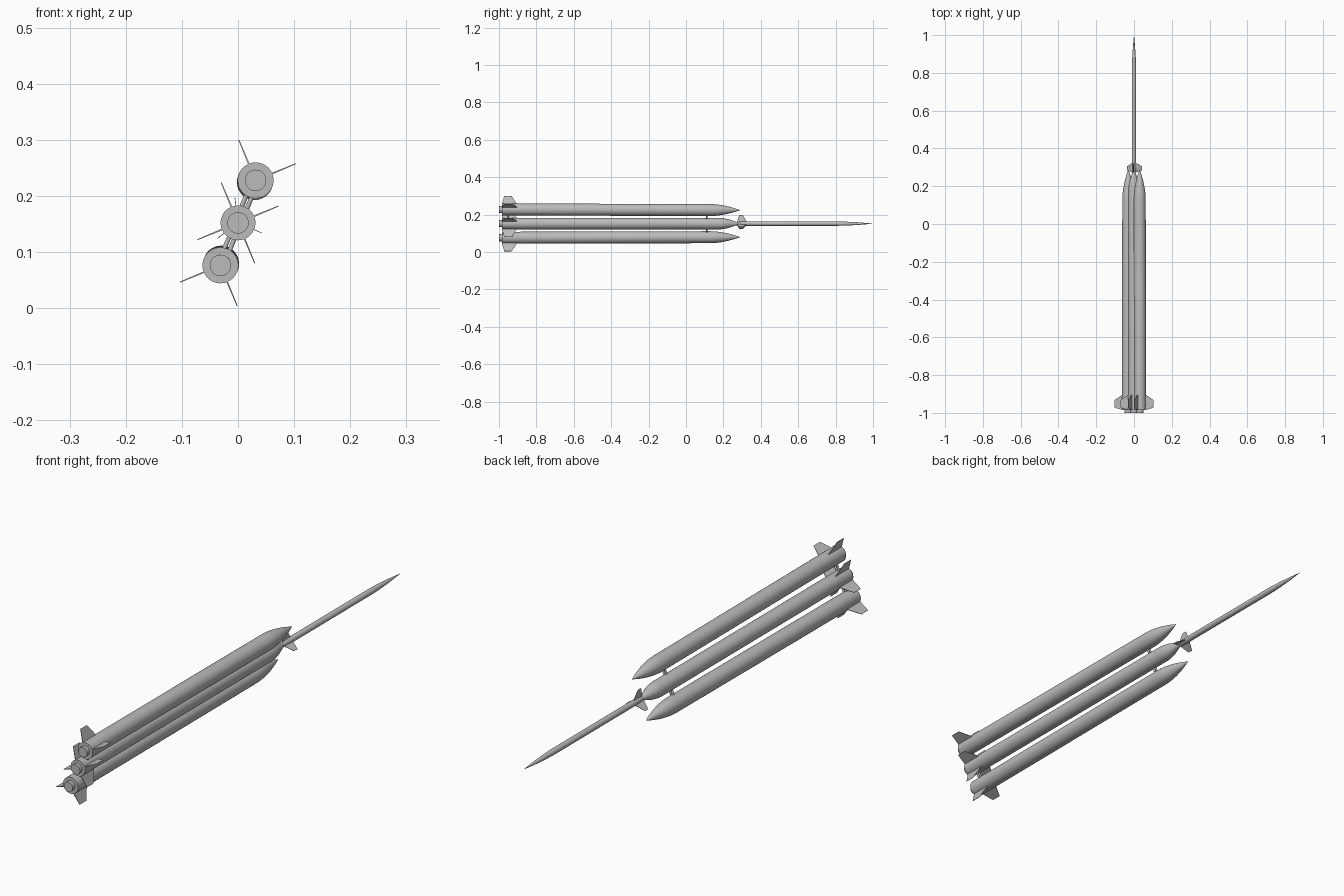
import bpy, bmesh, math
from mathutils import Vector, Matrix

cube = bpy.data.objects.get("Cube")
if cube:
    bpy.data.objects.remove(cube)

grey = bpy.data.materials.new("plain_grey")
grey.use_nodes = True
grey.diffuse_color = (0.5, 0.5, 0.5, 1)
grey.node_tree.nodes["Principled BSDF"].inputs["Base Color"].default_value = (0.5, 0.5, 0.5, 1)

CORE_Z = 0.152
AXIS = math.radians(67.5)      # direction of the booster row in the x-z plane


def radial(angle):
    return Vector((math.cos(angle), 0, math.sin(angle)))


def finish(name, bm, smooth=True):
    bmesh.ops.recalc_face_normals(bm, faces=bm.faces)
    mesh = bpy.data.meshes.new(name)
    bm.to_mesh(mesh)
    bm.free()
    mesh.materials.append(grey)
    ob = bpy.data.objects.new(name, mesh)
    bpy.context.collection.objects.link(ob)
    if smooth:
        bpy.ops.object.select_all(action='DESELECT')
        ob.select_set(True)
        bpy.context.view_layer.objects.active = ob
        bpy.ops.object.shade_smooth_by_angle(angle=math.radians(35))
    return ob


def lathe(name, profile, centre, shear=Vector()):
    """Turn (y, radius) points about the y axis; shear leans the nose sideways."""
    bm = bmesh.new()
    verts = [bm.verts.new((r, y, 0)) for y, r in profile]
    edges = [bm.edges.new(pair) for pair in zip(verts, verts[1:])]
    bmesh.ops.spin(bm, geom=verts + edges, axis=(0, 1, 0), cent=(0, 0, 0),
                   angle=math.tau, steps=48)
    bmesh.ops.remove_doubles(bm, verts=bm.verts, dist=1e-5)
    for v in bm.verts:
        v.co += centre + shear * (v.co.y + 1)
    return finish(name, bm)


def ogive(y0, y1, r, steps=10):
    """Nose curve from full radius at y0 to a point at y1."""
    return [(y0 + (y1 - y0) * i / steps, r * (1 - (i / steps) ** 1.8))
            for i in range(steps + 1)]


def fin(name, centre, angle, outline, thick):
    """Fin from (radius, y) points, thinning toward the tip."""
    out, side = radial(angle), radial(angle + math.pi / 2)
    tip = max(r for r, y in outline)
    bm = bmesh.new()
    rings = []
    for s in (-1, 1):
        rings.append([bm.verts.new(centre + out * r + Vector((0, y, 0))
                      + side * s * thick * (0.25 if r == tip else 0.5))
                      for r, y in outline])
        bm.faces.new(rings[-1])
    n = len(outline)
    for i in range(n):
        j = (i + 1) % n
        bm.faces.new((rings[0][i], rings[0][j], rings[1][j], rings[1][i]))
    return finish(name, bm, smooth=False)


def rod(name, a, b, r):
    bm = bmesh.new()
    d = b - a
    turn = Matrix.Translation((a + b) / 2) @ d.to_track_quat('Z', 'Y').to_matrix().to_4x4()
    bmesh.ops.create_cone(bm, cap_ends=True, segments=16, radius1=r, radius2=r,
                          depth=d.length, matrix=turn)
    return finish(name, bm)


core = Vector((0, 0, CORE_Z))
nozzle = [(-1, 0), (-1, 0.019), (-0.985, 0.019)]
big_fin = [(0.028, -0.985), (0.078, -0.972), (0.078, -0.932), (0.028, -0.902)]
dart_fin = [(0.009, 0.272), (0.046, 0.285), (0.046, 0.305), (0.009, 0.325)]

# Core stage with tapered shoulder
lathe("core_stage", nozzle + [(-0.985, 0.031), (0.18, 0.031), (0.2, 0.029),
      (0.225, 0.024), (0.27, 0.009), (0.275, 0.008), (0.275, 0)], core)
for k in range(4):
    fin(f"core_fin_{k + 1}", core, math.radians(22.5 + 90 * k), big_fin, 0.003)

# Slender upper dart
lathe("upper_dart", [(0.265, 0), (0.265, 0.008), (0.30, 0.0115), (0.80, 0.0115)]
      + ogive(0.80, 1.0, 0.0115), core)
for k in range(3):
    fin(f"dart_fin_{k + 1}", core, math.radians(97 + 120 * k), dart_fin, 0.002)

# Two boosters, each with a pair of fins and paired struts to the core
for side, name in ((1, "upper"), (-1, "lower")):
    out = radial(AXIS) * side
    centre = core + out * 0.082
    lathe(f"{name}_booster", nozzle + [(-0.985, 0.032)] + ogive(0.13, 0.29, 0.032),
          centre, out * -0.003)
    base = AXIS + (0 if side > 0 else math.pi)
    for k, turn in enumerate((45, -45)):
        fin(f"{name}_booster_fin_{k + 1}", centre, base + math.radians(turn), big_fin, 0.003)
    across = radial(AXIS + math.pi / 2)
    for place, y in (("front", 0.11), ("rear", -0.95)):
        for k in (-1, 1):
            foot = core + across * k * 0.005 + Vector((0, y, 0))
            rod(f"{name}_{place}_strut_{(k + 3) // 2}", foot + out * 0.02,
                foot + out * 0.06, 0.004)
